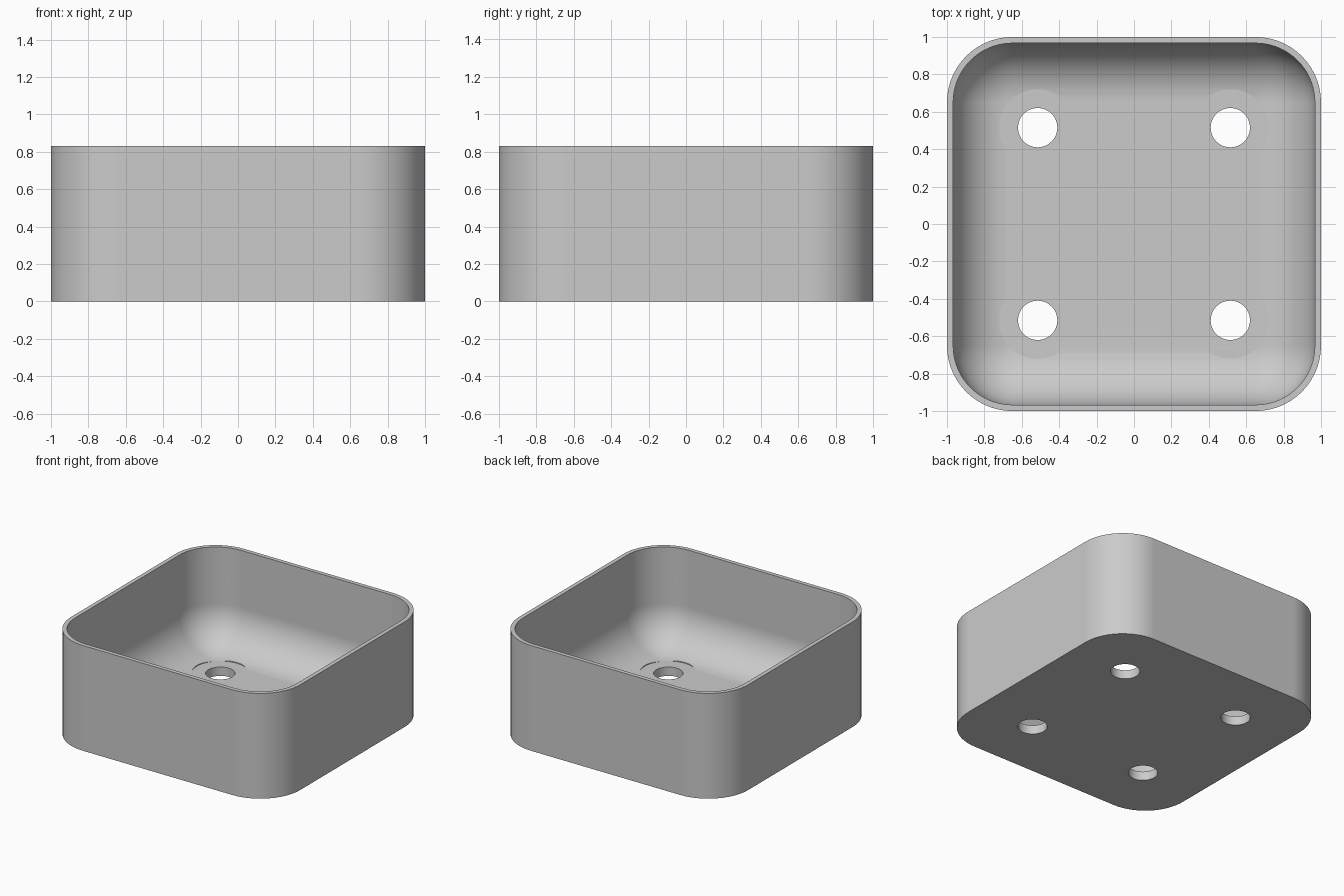
import bpy, bmesh, math

cube = bpy.data.objects.get("Cube")
if cube:
    bpy.data.objects.remove(cube, do_unlink=True)

HEIGHT, WALL, FLOOR = 0.83, 0.033, 0.07
CORNER = 0.35              # outer corner radius
FILLET = 0.31              # inside floor fillet
HOLE_POS, HOLE_R, SEAT_R = 0.515, 0.105, 0.205
STEPS = 14

grey = bpy.data.materials.new("plain grey")
grey.use_nodes = True
grey.diffuse_color = (0.6, 0.6, 0.6, 1)
grey.node_tree.nodes["Principled BSDF"].inputs["Base Color"].default_value = (0.6, 0.6, 0.6, 1)


def ring(bm, half, radius, z):
    """Rounded square ring of vertices."""
    verts = []
    for q in range(4):
        mid = math.pi / 4 + q * math.pi / 2
        cx = math.copysign(half - radius, math.cos(mid))
        cy = math.copysign(half - radius, math.sin(mid))
        for i in range(STEPS + 1):
            a = (q + i / STEPS) * math.pi / 2
            verts.append(bm.verts.new((cx + radius * math.cos(a), cy + radius * math.sin(a), z)))
    return verts


# Tray shell: outer wall, rim, inner wall, then the fillet down to the floor
bm = bmesh.new()
inner, inner_r = 1 - WALL, CORNER - WALL
rings = [ring(bm, 1, CORNER, 0), ring(bm, 1, CORNER, HEIGHT), ring(bm, inner, inner_r, HEIGHT)]
for i in range(STEPS + 1):
    a = i / STEPS * math.pi / 2
    inset = FILLET * (1 - math.cos(a))
    rings.append(ring(bm, inner - inset, inner_r - inset, FLOOR + FILLET * (1 - math.sin(a))))
for low, high in zip(rings, rings[1:]):
    for i in range(len(low)):
        j = (i + 1) % len(low)
        bm.faces.new((low[i], low[j], high[j], high[i]))
bm.faces.new(rings[0][::-1])
bm.faces.new(rings[-1])
bmesh.ops.recalc_face_normals(bm, faces=bm.faces)
mesh = bpy.data.meshes.new("tray")
bm.to_mesh(mesh)
bm.free()
tray = bpy.data.objects.new("tray", mesh)
bpy.context.collection.objects.link(tray)
mesh.materials.append(grey)


def cut(radius, z0, z1):
    """Drill one cylinder at each of the four corners of the floor."""
    for sx in (-1, 1):
        for sy in (-1, 1):
            bpy.ops.mesh.primitive_cylinder_add(
                vertices=48, radius=radius, depth=z1 - z0,
                location=(sx * HOLE_POS, sy * HOLE_POS, (z0 + z1) / 2))
            cutter = bpy.context.object
            cutter.hide_render = True
            cutter.data.materials.append(grey)
            mod = tray.modifiers.new("drill", 'BOOLEAN')
            mod.object, mod.operation, mod.solver = cutter, 'DIFFERENCE', 'EXACT'
            bpy.context.view_layer.objects.active = tray
            bpy.ops.object.modifier_apply(modifier=mod.name)
            bpy.data.objects.remove(cutter, do_unlink=True)


# Flat screw seats cut into the fillet, then the through holes
cut(SEAT_R, FLOOR + 0.0003, FLOOR + 0.15)
cut(HOLE_R, -0.1, FLOOR + 0.1)

# Smooth curves, crisp edges, flat floor
bpy.ops.object.select_all(action='DESELECT')
tray.select_set(True)
bpy.context.view_layer.objects.active = tray
bpy.ops.object.shade_smooth_by_angle(angle=math.radians(20))
weighted = tray.modifiers.new("weighted normals", 'WEIGHTED_NORMAL')
weighted.keep_sharp = True
